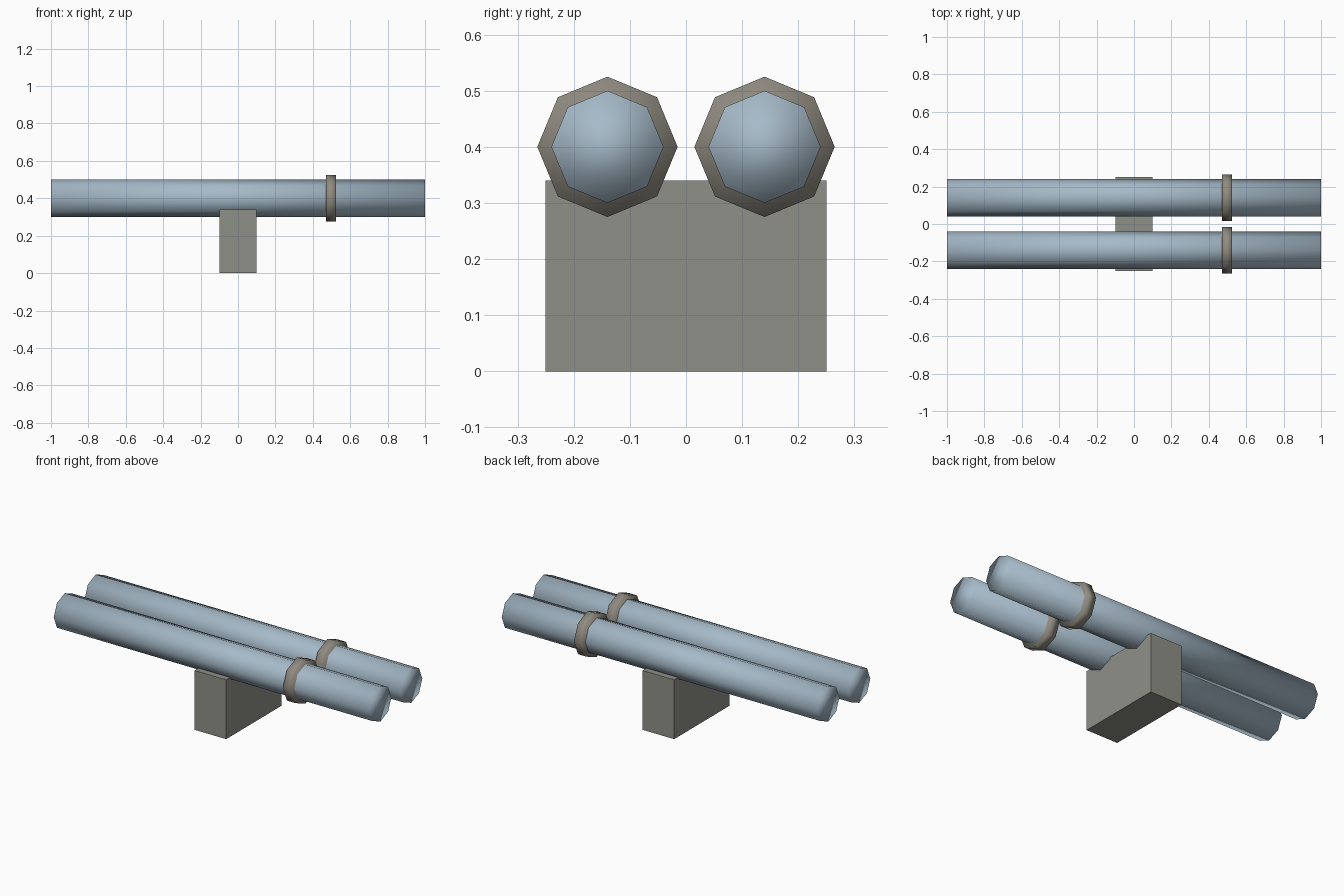
import bpy
import math

cube = bpy.data.objects.get("Cube")
if cube:
    bpy.data.objects.remove(cube, do_unlink=True)


def material(name, rgb):
    m = bpy.data.materials.new(name)
    m.use_nodes = True
    m.diffuse_color = (*rgb, 1)
    m.node_tree.nodes["Principled BSDF"].inputs["Base Color"].default_value = (*rgb, 1)
    return m


steel_blue = material("steel_blue", (0.38, 0.49, 0.58))
stone_grey = material("stone_grey", (0.28, 0.28, 0.25))
warm_grey = material("warm_grey", (0.28, 0.26, 0.22))


def octagon_bar(name, radius, length, x, y, mat):
    """Smooth eight-sided cylinder lying along x, with a corner at the top."""
    bpy.ops.mesh.primitive_cylinder_add(
        vertices=8, radius=radius, depth=length,
        location=(x, y, 0.4), rotation=(0, math.pi / 2, 0))
    ob = bpy.context.object
    ob.name = name
    bpy.ops.object.transform_apply(location=False, rotation=True, scale=True)
    bpy.ops.object.shade_smooth()
    ob.data.materials.append(mat)


# Two parallel pipes, each with a joint collar
for side, y in (("front", -0.14), ("back", 0.14)):
    octagon_bar(side + "_pipe", 0.1, 2.0, 0, y, steel_blue)
    octagon_bar(side + "_collar", 0.125, 0.055, 0.4975, y, warm_grey)

# Support block
bpy.ops.mesh.primitive_cube_add(size=1, location=(0, 0, 0.17))
block = bpy.context.object
block.name = "support_block"
block.scale = (0.2, 0.5, 0.34)
bpy.ops.object.transform_apply(location=False, rotation=False, scale=True)
block.data.materials.append(stone_grey)
